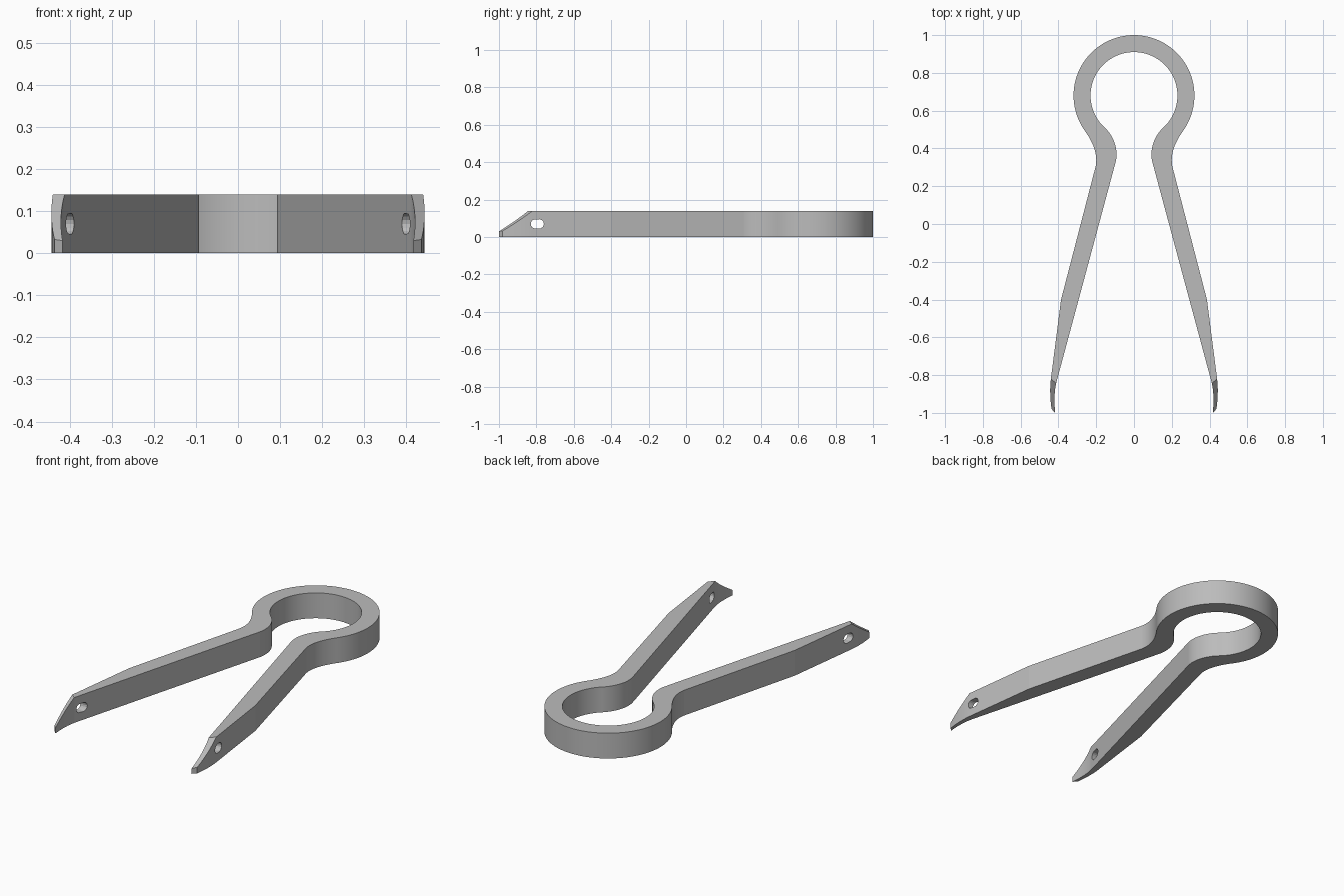
import bpy
import bmesh
import math
from mathutils import Vector
from mathutils.geometry import interpolate_bezier

if "Cube" in bpy.data.objects:
    bpy.data.objects.remove(bpy.data.objects["Cube"])

HEIGHT = 0.14
RING_Y, OUTER, INNER = 0.68, 0.32, 0.23


def arc(radius, start, end, steps=46):
    """Points on the ring, angle measured from straight back (+y)."""
    pts = []
    for i in range(steps + 1):
        a = math.radians(start + (end - start) * i / steps)
        pts.append((radius * math.sin(a), RING_Y + radius * math.cos(a)))
    return pts


def bend(p, hp, hq, q, steps=24):
    return [(v.x, v.y) for v in interpolate_bezier(
        Vector(p + (0,)), Vector(hp + (0,)), Vector(hq + (0,)), Vector(q + (0,)), steps)]


grey = bpy.data.materials.new("light grey")
grey.use_nodes = True
colour = (0.5, 0.5, 0.5, 1)
grey.diffuse_color = colour
grey.node_tree.nodes["Principled BSDF"].inputs["Base Color"].default_value = colour

# Outline of the left half: outer ring, neck, leg, tip, then back along the inside
outer_ring = arc(OUTER, 0, 125)
inner_ring = arc(INNER, 139, 0)
outline = outer_ring
outline += bend(outer_ring[-1], (0.218, 0.435), (0.19, 0.37), (0.203, 0.305))[1:]
outline += [(0.386, -0.40)]
outline += bend((0.440, -0.82), (0.446, -0.87), (0.444, -0.93), (0.436, -0.98), 10)
outline += bend((0.417, -1.0), (0.422, -0.95), (0.424, -0.89), (0.410, -0.835), 10)
outline += bend((0.098, 0.325), (0.082, 0.385), (0.10, 0.455), inner_ring[0])
outline += inner_ring[1:]

bm = bmesh.new()
base = bm.faces.new([bm.verts.new((x, y, 0)) for x, y in outline])
solid = bmesh.ops.extrude_face_region(bm, geom=[base])
bmesh.ops.translate(bm, vec=(0, 0, HEIGHT),
                    verts=[g for g in solid["geom"] if isinstance(g, bmesh.types.BMVert)])

# Sloping cut at the tip
a, b, c = Vector((0.41, -0.845, HEIGHT)), Vector((0.44, -0.82, HEIGHT)), Vector((0.417, -1.0, 0.03))
normal = (b - a).cross(c - a).normalized()
if normal.z < 0:
    normal.negate()
bmesh.ops.bisect_plane(bm, geom=bm.verts[:] + bm.edges[:] + bm.faces[:],
                       plane_co=a, plane_no=normal, clear_outer=True)
bmesh.ops.holes_fill(bm, edges=[e for e in bm.edges if e.is_boundary])

# Open the seam and mirror the other half
seam = [f for f in bm.faces if all(abs(v.co.x) < 1e-5 for v in f.verts)]
bmesh.ops.delete(bm, geom=seam, context='FACES')
bmesh.ops.mirror(bm, geom=bm.verts[:] + bm.edges[:] + bm.faces[:],
                 axis='X', merge_dist=1e-4)
bmesh.ops.recalc_face_normals(bm, faces=bm.faces[:])
mesh = bpy.data.meshes.new("spring_tweezers")
bm.to_mesh(mesh)
bm.free()
body = bpy.data.objects.new("spring_tweezers", mesh)
bpy.context.collection.objects.link(body)
mesh.materials.append(grey)

# Rounded slot through both legs
bm = bmesh.new()
bmesh.ops.create_circle(bm, cap_ends=True, segments=16, radius=0.025)
for v in bm.verts:
    y, z = v.co.x, v.co.y
    y += math.copysign(0.01, y)
    v.co = (-0.6, -0.795 + y, 0.07 + z)
slot = bmesh.ops.extrude_face_region(bm, geom=bm.faces[:])
bmesh.ops.translate(bm, vec=(1.2, 0, 0),
                    verts=[g for g in slot["geom"] if isinstance(g, bmesh.types.BMVert)])
bmesh.ops.recalc_face_normals(bm, faces=bm.faces[:])
cut_mesh = bpy.data.meshes.new("slot_cutter")
bm.to_mesh(cut_mesh)
bm.free()
cut_mesh.materials.append(grey)
cutter = bpy.data.objects.new("slot_cutter", cut_mesh)
bpy.context.collection.objects.link(cutter)

drill = body.modifiers.new("slots", 'BOOLEAN')
drill.operation = 'DIFFERENCE'
drill.solver = 'EXACT'
drill.object = cutter
bpy.context.view_layer.objects.active = body
body.select_set(True)
bpy.ops.object.modifier_apply(modifier=drill.name)
bpy.data.objects.remove(cutter)

# Smooth bends with crisp edges
bpy.ops.object.shade_smooth_by_angle(angle=math.radians(6))
weighted = body.modifiers.new("flat_sides", 'WEIGHTED_NORMAL')
weighted.keep_sharp = True
